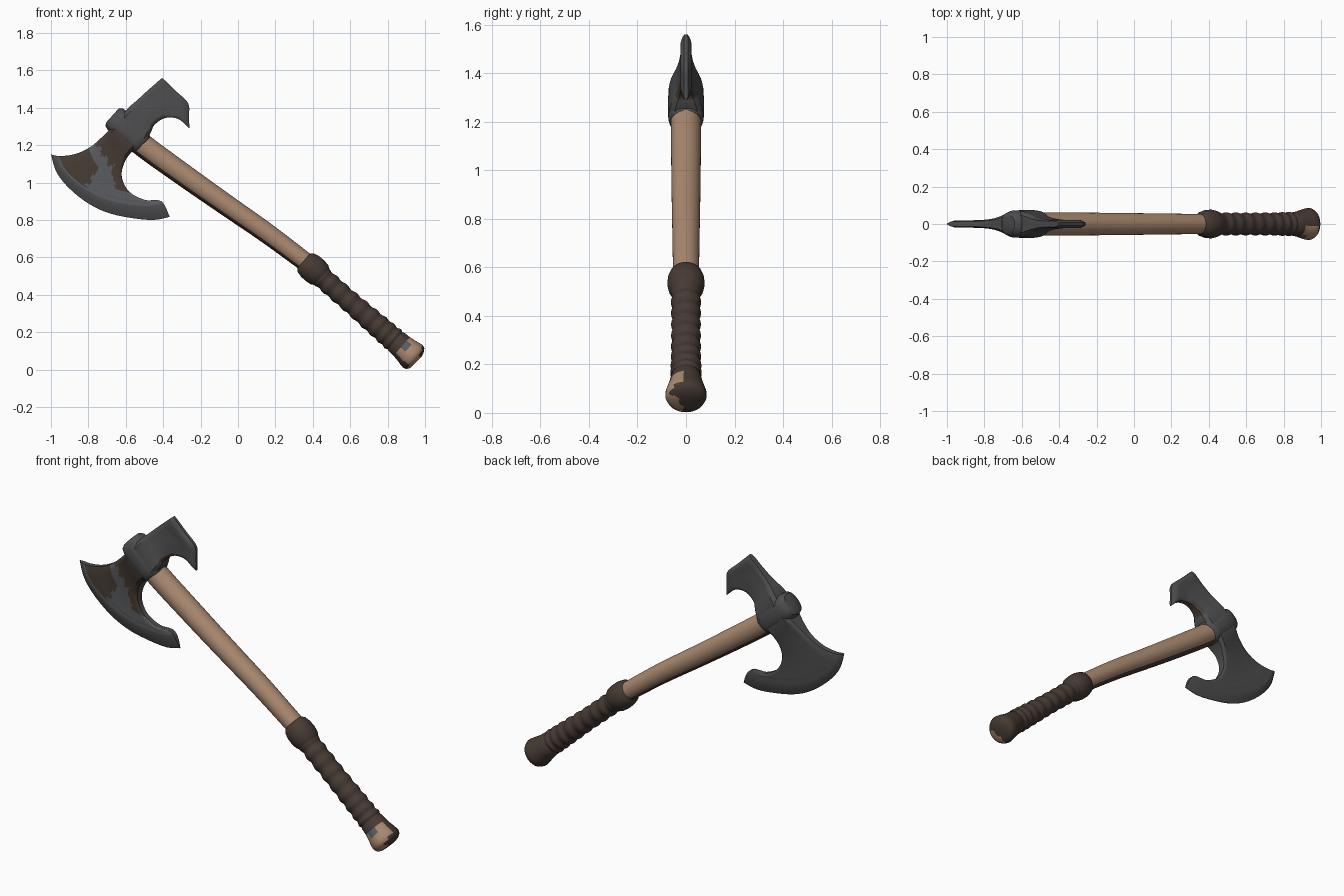
import bpy, bmesh, math
from mathutils import Vector

if "Cube" in bpy.data.objects:
    bpy.data.objects.remove(bpy.data.objects["Cube"])


def material(name, rgb):
    m = bpy.data.materials.new(name)
    m.diffuse_color = (*rgb, 1)
    m.use_nodes = True
    m.node_tree.nodes["Principled BSDF"].inputs["Base Color"].default_value = m.diffuse_color
    return m


MATS = [material("wood", (0.40, 0.25, 0.16)),
        material("dark leather", (0.062, 0.043, 0.034)),
        material("dark steel", (0.075, 0.075, 0.079)),
        material("worn steel", (0.108, 0.110, 0.120)),
        material("rust brown", (0.066, 0.047, 0.036))]
WOOD, LEATHER, STEEL, WORN, RUST = range(5)


def spline(pts, t):
    """Catmull-Rom point through tuples of any length, t in 0..1."""
    n = len(pts) - 1
    f = min(max(t, 0), 1) * n
    i = min(int(f), n - 1)
    f -= i
    p0, p1, p2, p3 = (Vector(pts[min(max(k, 0), n)]) for k in (i - 1, i, i + 1, i + 2))
    return 0.5 * (2 * p1 + (p2 - p0) * f + (2 * p0 - 5 * p1 + 4 * p2 - p3) * f * f
                  + (3 * p1 - p0 - 3 * p2 + p3) * f ** 3)


def finish(bm, name, angle, rule=None):
    bmesh.ops.recalc_face_normals(bm, faces=bm.faces)
    if rule:
        for f in bm.faces:
            f.material_index = rule(f.calc_center_median(), f.normal)
    me = bpy.data.meshes.new(name)
    bm.to_mesh(me)
    bm.free()
    for m in MATS:
        me.materials.append(m)
    ob = bpy.data.objects.new(name, me)
    bpy.context.collection.objects.link(ob)
    bpy.ops.object.select_all(action='DESELECT')
    ob.select_set(True)
    bpy.context.view_layer.objects.active = ob
    bpy.ops.object.shade_smooth_by_angle(angle=math.radians(angle))
    return ob


def sweep(name, rows, rule, seg=40, angle=40, power=1.0):
    """Rows are (x, z, in-plane radius, y radius) along the axis."""
    bm = bmesh.new()
    rings = []
    for i, (x, z, r, ry) in enumerate(rows):
        a, b = rows[max(i - 1, 0)], rows[min(i + 1, len(rows) - 1)]
        d = Vector((b[0] - a[0], 0, b[1] - a[1])).normalized()
        side = Vector((-d.z, 0, d.x))
        ring = []
        for k in range(seg):
            c, s = math.cos(k * math.tau / seg), math.sin(k * math.tau / seg)
            c = math.copysign(abs(c) ** power, c)
            s = math.copysign(abs(s) ** power, s)
            ring.append(bm.verts.new(Vector((x, 0, z)) + side * (r * c) + Vector((0, ry * s, 0))))
        rings.append(ring)
    for a, b in zip(rings, rings[1:]):
        for k in range(seg):
            j = (k + 1) % seg
            bm.faces.new((a[k], a[j], b[j], b[k]))
    bm.faces.new(rings[0])
    bm.faces.new(rings[-1])
    return finish(bm, name, angle, rule)


def wing(name, left, right, edge, thick, colour, nt=36, nu=28):
    """Flat forged plate between two side curves, ending in a curved edge."""
    bm = bmesh.new()
    grid = {}
    for i in range(nt + 1):
        t = i / nt
        for j in range(nu + 1):
            u = j / nu
            bulge = spline(edge, u) - Vector(left[-1]).lerp(Vector(right[-1]), u)
            p = spline(left, t).lerp(spline(right, t), u) + bulge * t ** 1.6
            k = min(int(t * (len(thick) - 1)), len(thick) - 2)
            f = t * (len(thick) - 1) - k
            h = thick[k] * (1 - f) + thick[k + 1] * f
            h *= 0.7 + 0.3 * min(1, 10 * min(u, 1 - u))
            for s in (-1, 1):
                grid[i, j, s] = bm.verts.new((p[0], s * h, p[1]))

    def face(keys, t, u, s):
        bm.faces.new([grid[k] for k in keys]).material_index = colour(t, u, s)
    for s in (-1, 1):
        for i in range(nt):
            for j in range(nu):
                face([(i, j, s), (i + 1, j, s), (i + 1, j + 1, s), (i, j + 1, s)],
                     (i + .5) / nt, (j + .5) / nu, s)
    for i in range(nt):
        for j in (0, nu):
            face([(i, j, -1), (i + 1, j, -1), (i + 1, j, 1), (i, j, 1)], (i + .5) / nt, j / nu, 0)
    for j in range(nu):
        for i in (0, nt):
            face([(i, j, -1), (i, j + 1, -1), (i, j + 1, 1), (i, j, 1)], i / nt, (j + .5) / nu, 0)
    return finish(bm, name, 35)


UP = Vector((0.58, 0, 0.81))   # in-plane direction across the handle

# Wooden shaft, dark along its underside
shaft = [(-0.62, 1.30, .06, .06), (-0.51, 1.20, .062, .062), (-0.29, 1.04, .060, .061),
         (-0.07, 0.885, .057, .059), (0.16, 0.725, .054, .056), (0.40, 0.545, .050, .053)]
sweep("shaft", [spline(shaft, i / 40) for i in range(41)],
      lambda c, n: LEATHER if n.dot(UP) < -0.72 else WOOD)

# Leather grip with wound ridges, a collar at the top and a bare patch on the pommel
grip = [(0.375, 0.56, .055, .058), (0.47, 0.475, .056, .059), (0.61, 0.353, .056, .058),
        (0.75, 0.232, .061, .059), (0.845, 0.150, .064, .062)]
rows = []
for i in range(85):
    x, z, r, ry = spline(grip, i / 84)
    k = 0.0035 * math.sin(i / 84 * math.tau * 11)
    rows.append((x, z, r + k, ry + k))
rows += [(0.875, 0.124, .066, .068), (0.90, 0.102, .071, .077), (0.92, 0.084, .077, .084),
         (0.936, 0.070, .080, .085), (0.948, 0.059, .074, .078), (0.957, 0.052, .058, .060),
         (0.961, 0.048, .030, .030)]


def grip_colour(c, n):
    along = c.x * 0.76 - c.z * 0.65
    if along > 0.565 and c.y < -0.01 and n.dot(UP) > -0.65 and n.x < 0.8:
        if (c.x - 0.88) ** 2 + (c.z - 0.14) ** 2 < 0.0011:
            return WORN
        if along > 0.58:
            return WOOD
    return LEATHER


sweep("grip", rows, grip_colour, seg=48)
sweep("grip_ring", [(0.35, 0.582, .050, .052), (0.362, 0.572, .066, .066), (0.385, 0.552, .073, .075),
                    (0.41, 0.530, .074, .077), (0.435, 0.508, .070, .071),
                    (0.452, 0.492, .056, .058)], lambda c, n: LEATHER)

# Steel eye that holds the shaft, with the shaft end cap on top
sweep("eye_collar", [(-0.672, 1.358, .050, .045), (-0.662, 1.349, .066, .062),
                     (-0.640, 1.326, .073, .072), (-0.59, 1.278, .071, .075),
                     (-0.54, 1.230, .068, .074), (-0.519, 1.209, .066, .071),
                     (-0.511, 1.201, .058, .060)], lambda c, n: STEEL, power=0.8)

# Bearded blade
blade_left = [(-0.66, 1.31), (-0.72, 1.25), (-0.79, 1.19), (-0.87, 1.153), (-0.95, 1.142), (-1.0, 1.15)]
blade_right = [(-0.53, 1.20), (-0.595, 1.13), (-0.622, 1.04), (-0.585, 0.955),
               (-0.50, 0.908), (-0.41, 0.90), (-0.365, 0.817)]
blade_edge = [(-1.0, 1.15), (-0.97, 1.055), (-0.90, 0.967), (-0.79, 0.882), (-0.66, 0.828),
              (-0.47, 0.80), (-0.365, 0.817)]


def blade_colour(t, u, s):
    w = 0.04 * math.sin(u * 23) + 0.03 * math.sin(t * 31)
    if s < 0:
        if t < 0.3 + w or (t < 0.52 and u > 0.78 + w):
            return RUST
        if 0.42 < t < 0.84 and u < 0.42 + w:
            return RUST
        return WORN if t < 0.86 else STEEL
    return STEEL


wing("blade", blade_left, blade_right, blade_edge,
     [.070, .062, .042, .030, .024, .021, .020, .020, .019, .018, .002], blade_colour)

# Hooked poll on the opposite side
poll_left = [(-0.62, 1.36), (-0.58, 1.405), (-0.54, 1.440), (-0.49, 1.486), (-0.44, 1.53), (-0.405, 1.56)]
poll_right = [(-0.49, 1.22), (-0.465, 1.27), (-0.445, 1.31), (-0.39, 1.345), (-0.32, 1.34), (-0.26, 1.29)]
poll_edge = [(-0.405, 1.56), (-0.335, 1.492), (-0.267, 1.425), (-0.262, 1.355), (-0.26, 1.29)]
wing("poll", poll_left, poll_right, poll_edge,
     [.070, .066, .056, .046, .037, .029, .024, .021, .022, .022, .008],
     lambda t, u, s: RUST if u > 0.86 and 0.3 < t < 0.62 else STEEL)
